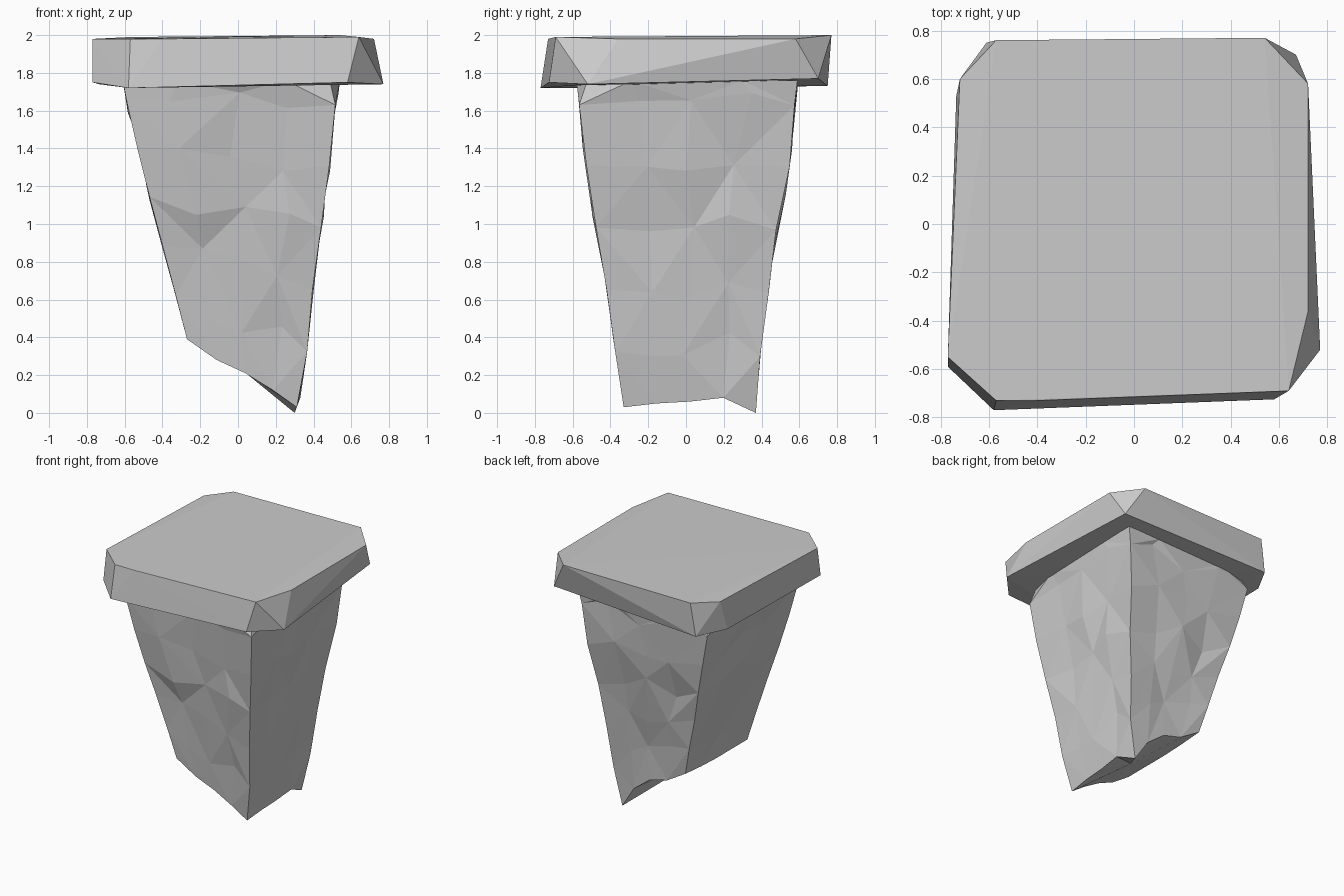
import bpy, bmesh, random

if "Cube" in bpy.data.objects:
    bpy.data.objects.remove(bpy.data.objects["Cube"])

random.seed(4)


def make_object(name, bm):
    bmesh.ops.recalc_face_normals(bm, faces=bm.faces)
    mesh = bpy.data.meshes.new(name)
    bm.to_mesh(mesh)
    bm.free()
    obj = bpy.data.objects.new(name, mesh)
    bpy.context.collection.objects.link(obj)
    return obj


def profile(points, z):
    """Piecewise linear lookup of (z, value) pairs, z ascending."""
    if z <= points[0][0]:
        return points[0][1]
    for (z0, a), (z1, b) in zip(points, points[1:]):
        if z <= z1:
            return a + (b - a) * (z - z0) / (z1 - z0)
    return points[-1][1]


# Cap slab: convex block with chipped corners
cap_top = [(-.57, .76, 1.99), (.54, .77, 2.0), (.72, .58, 1.98), (.72, -.36, 1.98),
           (.64, -.69, 1.99), (-.4, -.73, 1.98), (-.57, -.73, 1.98),
           (-.77, -.55, 1.98), (-.72, .60, 1.98)]
cap_bottom = [(-.77, -.59, 1.75), (-.58, -.77, 1.72), (.58, -.725, 1.75),
              (.77, -.52, 1.74), (.67, .70, 1.77), (-.61, .75, 1.73), (-.735, .53, 1.74)]
bm = bmesh.new()
for p in cap_top + cap_bottom:
    bm.verts.new(p)
bmesh.ops.convex_hull(bm, input=bm.verts)
make_object("cap_slab", bm)

# Shaft: tapered square pillar, side profiles as (z, offset)
left = [(.39, -.27), (.7, -.35), (1.0, -.43), (1.3, -.51), (1.74, -.61)]
right = [(0, .30), (.08, .33), (.35, .37), (.85, .41), (1.07, .46), (1.63, .515), (1.76, .54)]
front = [(.03, -.33), (.39, -.385), (.8, -.44), (1.05, -.49), (1.4, -.54), (1.76, -.58)]
back = [(0, .37), (.4, .40), (.65, .44), (1.0, .48), (1.25, .545), (1.55, .565), (1.76, .59)]

# Perimeter columns, counter-clockwise from the front left corner
steps = [0, .25, .5, .75]
columns = ([(s, 0) for s in steps] + [(1, s) for s in steps]
           + [(1 - s, 1) for s in steps] + [(0, 1 - s) for s in steps])
# Height of the broken lower end at each column
broken = [.39, .28, .21, .12, .03, .05, .06, .08, 0, .17, .28, .32, .42, .40, .39, .39]
levels = [0, .17, .36, .55, .74, .925, 1]

bm = bmesh.new()
rings = []
for k, t in enumerate(levels):
    ring = []
    for i, (u, v) in enumerate(columns):
        inner = i % 4 != 0 and 0 < k < 6
        z = broken[i] + (1.76 - broken[i]) * t
        if inner:
            z += random.uniform(-.07, .07)
        x0, x1 = profile(left, z), profile(right, z)
        y0, y1 = profile(front, z), profile(back, z)
        if inner:                       # rough stone faces
            u += random.uniform(-.05, .05) if v in (0, 1) else 0
            v += random.uniform(-.05, .05) if i // 4 % 2 else 0
            d = random.uniform(-.008, .028)
            side = i // 4
            x0 += d * (side == 3)
            x1 -= d * (side == 1)
            y0 += d * (side == 0)
            y1 -= d * (side == 2)
        x, y = x0 + (x1 - x0) * u, y0 + (y1 - y0) * v
        if k == 6 and i in (4, 12):     # chipped upper corners
            x, y = x * .9, y * .9
        ring.append(bm.verts.new((x, y, z)))
    rings.append(ring)

n = len(columns)
for k, (a, b) in enumerate(zip(rings, rings[1:])):
    for i in range(n):
        j = (i + 1) % n
        if (i + k) % 2:
            bm.faces.new((a[i], a[j], b[j]))
            bm.faces.new((a[i], b[j], b[i]))
        else:
            bm.faces.new((a[i], a[j], b[i]))
            bm.faces.new((a[j], b[j], b[i]))

# Broken underside and hidden top
tip = bm.verts.new((.03, .0, .22))
for i in range(n):
    bm.faces.new((tip, rings[0][(i + 1) % n], rings[0][i]))
bm.faces.new(rings[-1])
make_object("broken_shaft", bm)
